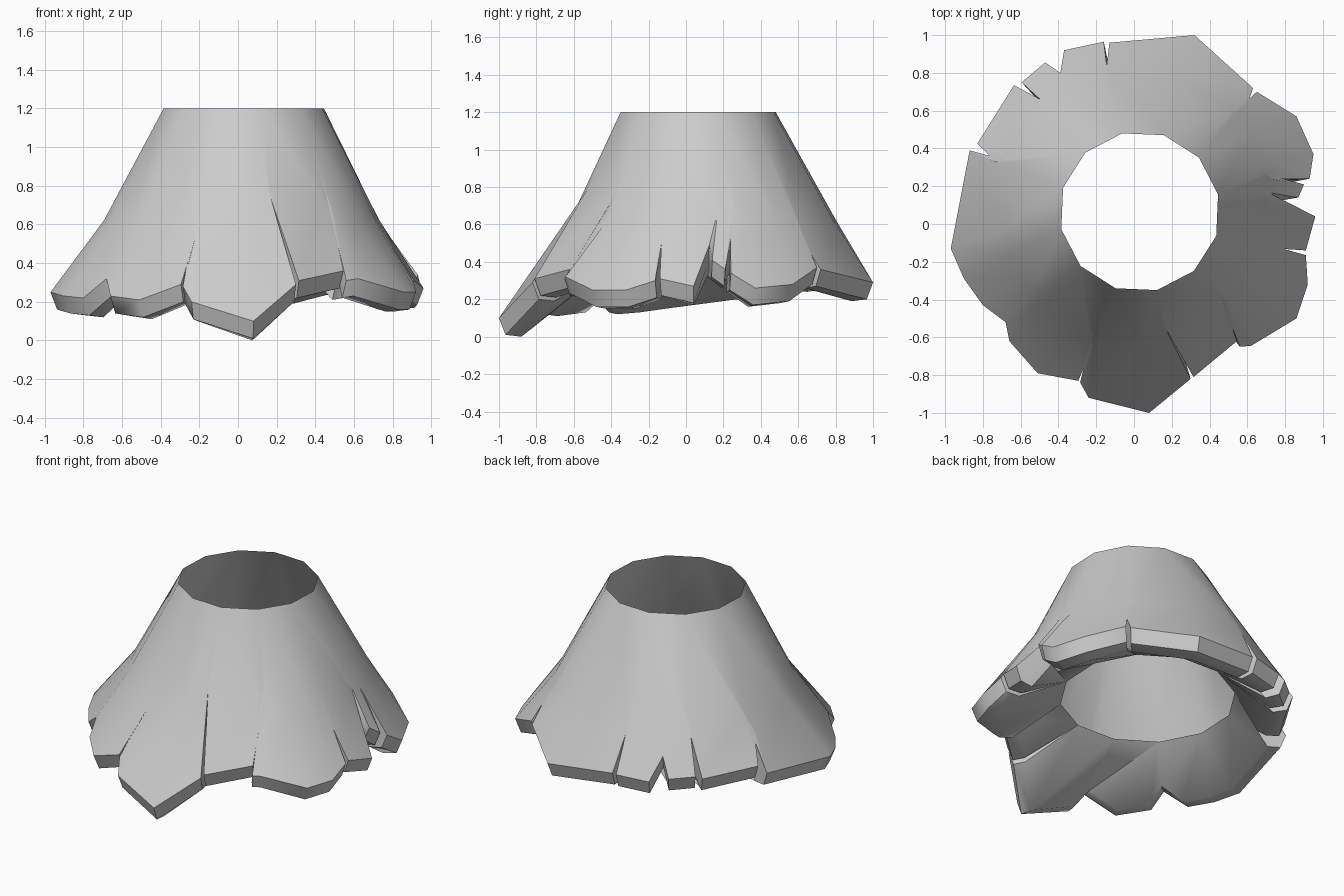
import bpy, bmesh
from math import atan2, degrees, radians, cos, sin, hypot

if "Cube" in bpy.data.objects:
    bpy.data.objects.remove(bpy.data.objects["Cube"])

CX, CY = 0.03, 0.065          # axis of the cone
# Torn hem, counter-clockwise; points with z >= 0.5 are the tips of slits
HEM = [
    (.08, -1, .10), (.30, -.82, .29), (.165, -.54, .74), (.315, -.81, .31),
    (.545, -.62, .36), (.49, -.43, .70), (.56, -.65, .31), (.62, -.645, .32),
    (.86, -.50, .25), (.92, -.32, .25), (.91, -.165, .30), (.71, -.13, .64),
    (.91, -.14, .31), (.96, .04, .27), (.78, .125, .49), (.87, .14, .41),
    (.90, .21, .36), (.73, .235, .6), (.93, .24, .34), (.95, .37, .26),
    (.86, .57, .28), (.65, .70, .37), (.59, .60, .55), (.63, .72, .36),
    (.32, 1, .29), (-.13, .96, .33), (-.14, .82, .55), (-.16, .965, .33),
    (-.37, .92, .32), (-.39, .80, .45), (-.47, .855, .34), (-.595, .75, .35),
    (-.48, .64, .56), (-.635, .735, .34), (-.83, .425, .36), (-.71, .32, .54),
    (-.87, .39, .31), (-.97, -.13, .25), (-.90, -.29, .23), (-.80, -.43, .22),
    (-.68, -.52, .32), (-.66, -.62, .23), (-.51, -.79, .21), (-.295, -.83, .29),
    (-.22, -.65, .53), (-.285, -.84, .28), (-.24, -.92, .20),
]
n = len(HEM)
bm = bmesh.new()


def polar(a, r, z, dx=0, dy=0):
    return bm.verts.new((CX + dx + r * cos(radians(a)),
                         CY + dy + r * sin(radians(a)), z))


def face(*vs):
    if not bm.faces.get(vs):
        bm.faces.new(vs)


def join(a, b):
    for i in range(len(a)):
        k = (i + 1) % len(a)
        face(a[i], a[k], b[k], b[i])


def zip_loops(a, aa, b, ba):
    """Triangulate between two rings with different point counts."""
    aa, ba = aa + [aa[0] + 360], ba + [ba[0] + 360]
    i = j = 0
    while i < len(a) or j < len(b):
        if j == len(b) or (i < len(a) and aa[i + 1] <= ba[j + 1]):
            face(a[i], a[(i + 1) % len(a)], b[j % len(b)])
            i += 1
        else:
            face(a[i % len(a)], b[(j + 1) % len(b)], b[j])
            j += 1


# Column angles and heights above the hem, gathered tightly over each slit
slits = [i for i, p in enumerate(HEM) if p[2] >= .5]
ang = [(degrees(atan2(y - CY, x - CX)) + 90) % 360 - 90 for x, y, z in HEM]
rad = [hypot(x - CX, y - CY) for x, y, z in HEM]
col, height = ang[:], [.62] * n
for i in slits:
    for d in (-1, 0, 1):
        col[i + d] = ang[i] + .5 * d
        height[i + d] = max(.62, HEM[i][2] + .04)
col.sort()

# Outer wall, leaning slightly to the back left
ring_angles = [-77.5 + 30 * k for k in range(12)]
top = [polar(a, .425, 1.2) for a in ring_angles]
waist = []
for a, z in zip(col, height):
    drop = 1.2 - z
    waist.append(polar(a, .415 + .526 * drop, z, -.03 * drop, .06 * drop))

# Hem edge and inner lip; slit tips are laid onto the wall between their sides
hem, bevel, inner = [], [], []
for i, (a, r) in enumerate(zip(ang, rad)):
    z = HEM[i][2]
    if i in slits:
        w = waist[i].co
        wr = hypot(w.x - CX, w.y - CY)
        hr = (rad[i - 1] + rad[i + 1]) / 2
        hz = (HEM[i - 1][2] + HEM[i + 1][2]) / 2
        r = hr + (wr - hr) * (z - hz) / (w.z - hz)
    hem.append(polar(a, r, z))
    bevel.append(polar(a, r - .035, z - .09))
    inner.append(polar(a, max(r - .12, .71), min(z - .10, .34)))
# Inner edge of the lining, left open so the wall shows above it
lining = [polar(a, .53, .38, -.05, .04) for a in ring_angles]

zip_loops(waist, col, top, ring_angles)
join(hem, waist)
join(bevel, hem)
join(inner, bevel)
zip_loops(inner, col, lining, ring_angles)

bmesh.ops.recalc_face_normals(bm, faces=bm.faces)
mesh = bpy.data.meshes.new("torn_skirt")
bm.to_mesh(mesh)
bm.free()
obj = bpy.data.objects.new("torn_skirt", mesh)
bpy.context.collection.objects.link(obj)
bpy.context.view_layer.objects.active = obj
obj.select_set(True)
bpy.ops.object.shade_smooth_by_angle(angle=radians(45))
